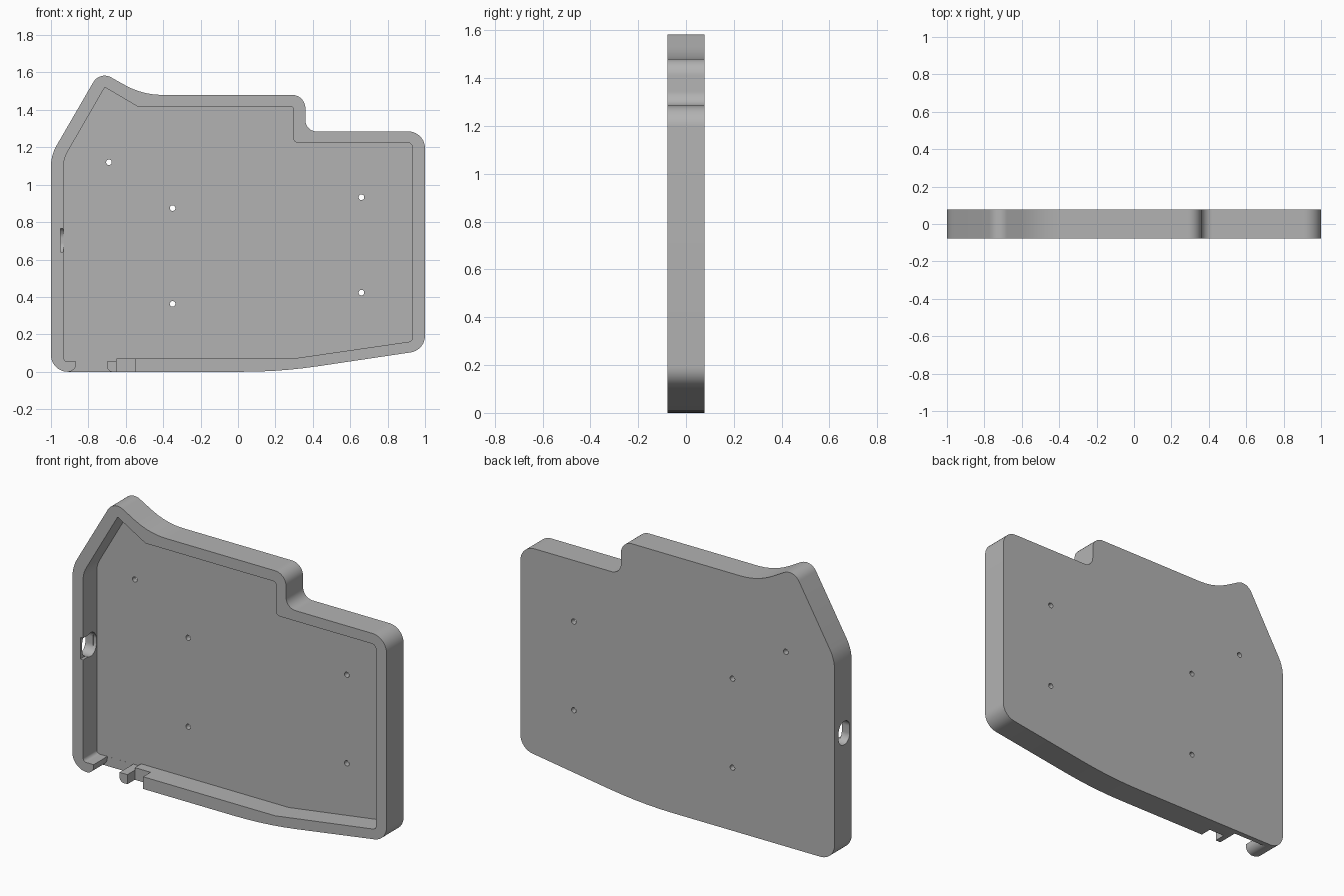
import bpy, math
from mathutils import Vector

if "Cube" in bpy.data.objects:
    bpy.data.objects.remove(bpy.data.objects["Cube"])

FRONT, BACK, FLOOR = -0.0775, 0.0775, 0.047

grey = bpy.data.materials.new("plain grey")
grey.use_nodes = True
grey.diffuse_color = (0.45, 0.45, 0.45, 1)
grey.node_tree.nodes["Principled BSDF"].inputs["Base Color"].default_value = (0.45, 0.45, 0.45, 1)


def fillet(corners):
    """Round each (x, z, radius) corner with a tangent arc."""
    out = []
    for i, (x, z, r) in enumerate(corners):
        p = Vector((x, z))
        if r == 0:
            out.append(p)
            continue
        a = (Vector(corners[i - 1][:2]) - p).normalized()
        b = (Vector(corners[(i + 1) % len(corners)][:2]) - p).normalized()
        half = a.angle(b) / 2
        center = p + (a + b).normalized() * (r / math.sin(half))
        start = p + a * (r / math.tan(half)) - center
        end = p + b * (r / math.tan(half)) - center
        sweep = math.pi - 2 * half
        n = max(5, round(sweep / math.radians(7)))
        for k in range(n + 1):
            t = k / n
            out.append(center + (start * math.sin((1 - t) * sweep)
                                 + end * math.sin(t * sweep)) / math.sin(sweep))
    return out


def prism(name, profile, lo, hi, place):
    """Extrude a flat profile from lo to hi; place maps (u, v, depth) to space."""
    n = len(profile)
    verts = [place(u, v, d) for d in (lo, hi) for u, v in profile]
    faces = [list(range(n)), list(range(2 * n - 1, n - 1, -1))]
    faces += [[i, i + n, (i + 1) % n + n, (i + 1) % n] for i in range(n)]
    mesh = bpy.data.meshes.new(name)
    mesh.from_pydata(verts, [], faces)
    mesh.materials.append(grey)
    ob = bpy.data.objects.new(name, mesh)
    bpy.context.collection.objects.link(ob)
    bpy.context.view_layer.objects.active = ob
    bpy.ops.object.select_all(action='DESELECT')
    ob.select_set(True)
    bpy.ops.object.mode_set(mode='EDIT')
    bpy.ops.mesh.select_all(action='SELECT')
    bpy.ops.mesh.normals_make_consistent(inside=False)
    bpy.ops.object.mode_set(mode='OBJECT')
    return ob


def along_y(u, v, d):
    return (u, d, v)


def along_x(u, v, d):
    return (d, u, v)


def cut(body, cutter):
    cutter.hide_render = True
    mod = body.modifiers.new("cut", 'BOOLEAN')
    mod.operation, mod.solver, mod.object = 'DIFFERENCE', 'EXACT', cutter
    bpy.context.view_layer.objects.active = body
    bpy.ops.object.modifier_apply(modifier=mod.name)
    bpy.data.objects.remove(cutter)


# Outer body
outline = [(-1, 0, .09), (-1, 1.158, .22), (-.739, 1.608, .07), (-.511, 1.48, .41),
           (.36, 1.48, .07), (.36, 1.285, .06), (1, 1.285, .09), (1, .115, .09),
           (.23, 0, 2.7)]
tray = prism("tray", fillet(outline), FRONT, BACK, along_y)

# Recess open to the front
recess = [(-.932, .055, .02), (-.932, 1.14, .15), (-.712, 1.521, .005), (-.535, 1.417, 0),
          (.295, 1.417, .012), (.295, 1.225, .025), (.932, 1.225, .025),
          (.932, .163, .02), (.29, .07, 0), (-.65, .07, 0), (-.65, .055, 0)]
cut(tray, prism("recess_cutter", fillet(recess), -.2, FLOOR, along_y))

# Gap in the bottom rim with rounded lips
gap = [(-.865, .1, 0), (-.865, 0, .045), (-.95, 0, 0), (-.95, -.05, 0),
       (-.6, -.05, 0), (-.6, 0, 0), (-.7, 0, .03), (-.7, .1, 0)]
gap = [(x, z - .0005 if z <= 0 else z, r) for x, z, r in gap]
cut(tray, prism("gap_cutter", fillet(gap), -.2, FLOOR - .0003, along_y))

# Shallow step beside the gap
step = [(-.65, -.1), (-.65, .12), (-.55, .12), (-.55, -.1)]
cut(tray, prism("step_cutter", step, -.2, -.01, along_y))

# Side port: rounded slot plus an inner relief open to the front
port = [(-.06, .635, .048), (.04, .635, .048), (.04, .77, .048), (-.06, .77, .048)]
cut(tray, prism("port_cutter", fillet(port), -1.1, -.9, along_x))
relief = [(-.2, .64, 0), (.044, .64, .05), (.044, .765, .05), (-.2, .765, 0)]
cut(tray, prism("relief_cutter", fillet(relief), -.95, -.9, along_x))

# Screw holes through the floor
for x, z in [(-.69, 1.12), (-.35, .875), (.66, .933), (-.35, .363), (.66, .423)]:
    ring = [(x + .015 * math.cos(k * math.tau / 24), z + .015 * math.sin(k * math.tau / 24))
            for k in range(24)]
    cut(tray, prism("hole_cutter", ring, -.02, .2, along_y))

bpy.ops.object.select_all(action='DESELECT')
tray.select_set(True)
bpy.context.view_layer.objects.active = tray
bpy.ops.object.shade_smooth_by_angle(angle=math.radians(25))
